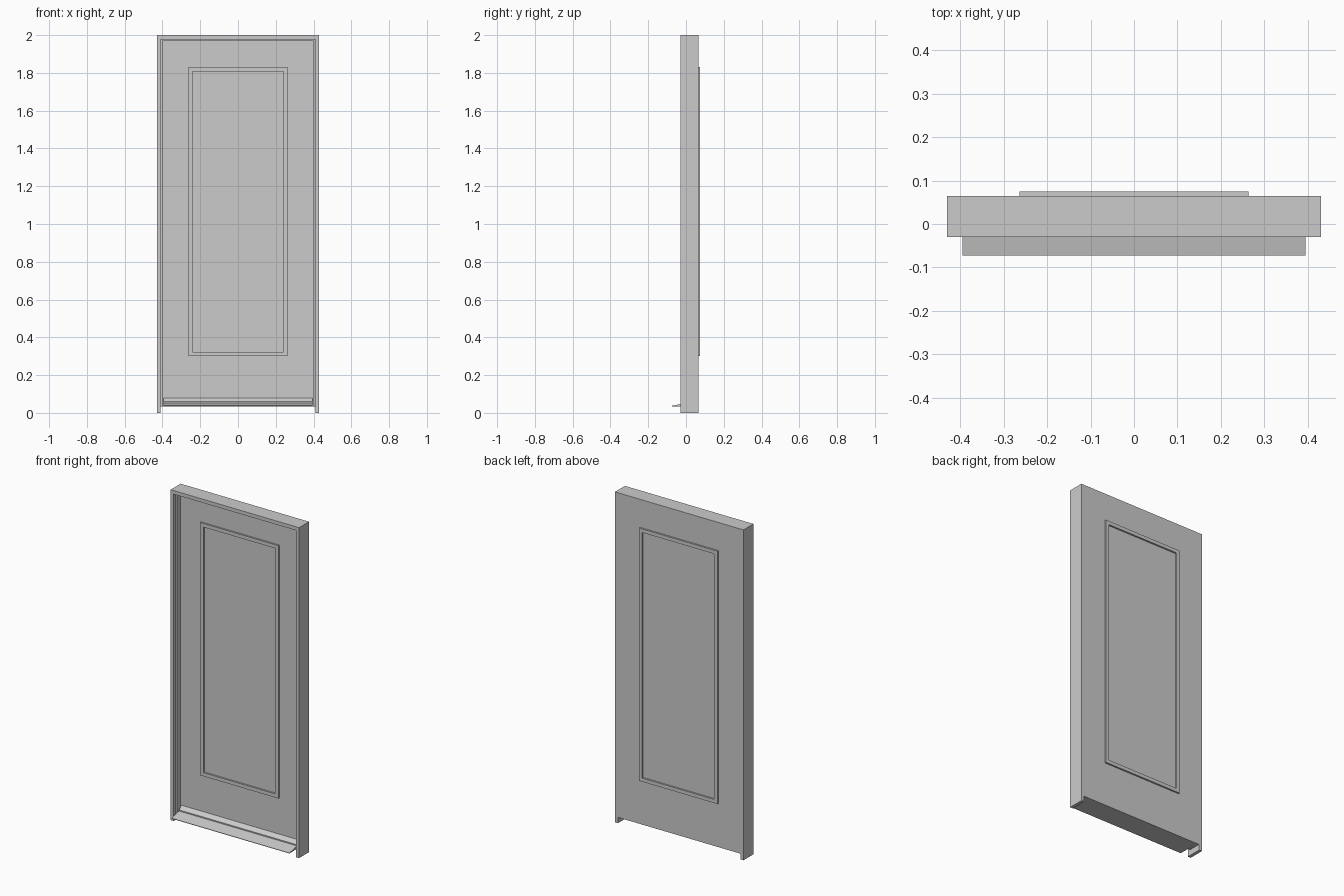
import bpy, bmesh
from mathutils import Vector

if "Cube" in bpy.data.objects:
    bpy.data.objects.remove(bpy.data.objects["Cube"])


def prism(name, points, direction):
    """Extrude a closed polygon along a direction vector."""
    bm = bmesh.new()
    face = bm.faces.new([bm.verts.new(p) for p in points])
    ext = bmesh.ops.extrude_face_region(bm, geom=[face])
    verts = [g for g in ext["geom"] if isinstance(g, bmesh.types.BMVert)]
    bmesh.ops.translate(bm, verts=verts, vec=Vector(direction))
    bmesh.ops.recalc_face_normals(bm, faces=bm.faces)
    mesh = bpy.data.meshes.new(name)
    bm.to_mesh(mesh)
    bm.free()
    obj = bpy.data.objects.new(name, mesh)
    bpy.context.collection.objects.link(obj)
    return obj


def arch(name, xo, xi, zt, zi, zb, y0, y1):
    """Upside-down U: two uprights joined by a head."""
    pts = [(-xo, zb), (-xo, zt), (xo, zt), (xo, zb),
           (xi, zb), (xi, zi), (-xi, zi), (-xi, zb)]
    return prism(name, [(x, y0, z) for x, z in pts], (0, y1 - y0, 0))


def moulding(name, xo, z0, z1, w, y0, y1):
    """Mitred rectangular ring standing proud of the door face."""
    bm = bmesh.new()
    rings = []
    for inset, y in ((0, y0), (0, y1), (w, y1), (w, y0)):
        x, lo, hi = xo - inset, z0 + inset, z1 - inset
        rings.append([bm.verts.new((a, y, b)) for a, b in
                      ((-x, lo), (x, lo), (x, hi), (-x, hi))])
    for k in range(4):
        a, b = rings[k], rings[(k + 1) % 4]
        for i in range(4):
            j = (i + 1) % 4
            bm.faces.new((a[i], a[j], b[j], b[i]))
    bmesh.ops.recalc_face_normals(bm, faces=bm.faces)
    mesh = bpy.data.meshes.new(name)
    bm.to_mesh(mesh)
    bm.free()
    obj = bpy.data.objects.new(name, mesh)
    bpy.context.collection.objects.link(obj)


FRONT, BACK = 0.022, 0.065   # door leaf faces

# Outer frame and the door stop inside it
arch("door_frame", 0.43, 0.41, 2.0, 1.978, 0.0, -0.03, BACK)
arch("door_stop", 0.41, 0.40, 1.978, 1.968, 0.035, -0.01, FRONT)

# Door leaf
prism("door_leaf", [(-0.41, FRONT, 0.035), (0.41, FRONT, 0.035),
                    (0.41, FRONT, 1.978), (-0.41, FRONT, 1.978)],
      (0, BACK - FRONT, 0))

# Panel mouldings on both faces
moulding("front_moulding", 0.263, 0.30, 1.83, 0.022, FRONT, FRONT - 0.01)
moulding("back_moulding", 0.263, 0.30, 1.83, 0.022, BACK, BACK + 0.01)

# Sloping weather bar along the foot of the door
bar = [(FRONT, 0.08), (0.0, 0.06), (0.0, 0.053), (-0.073, 0.038),
       (-0.073, 0.035), (FRONT, 0.035)]
prism("weather_bar", [(-0.395, y, z) for y, z in bar], (0.79, 0, 0))
